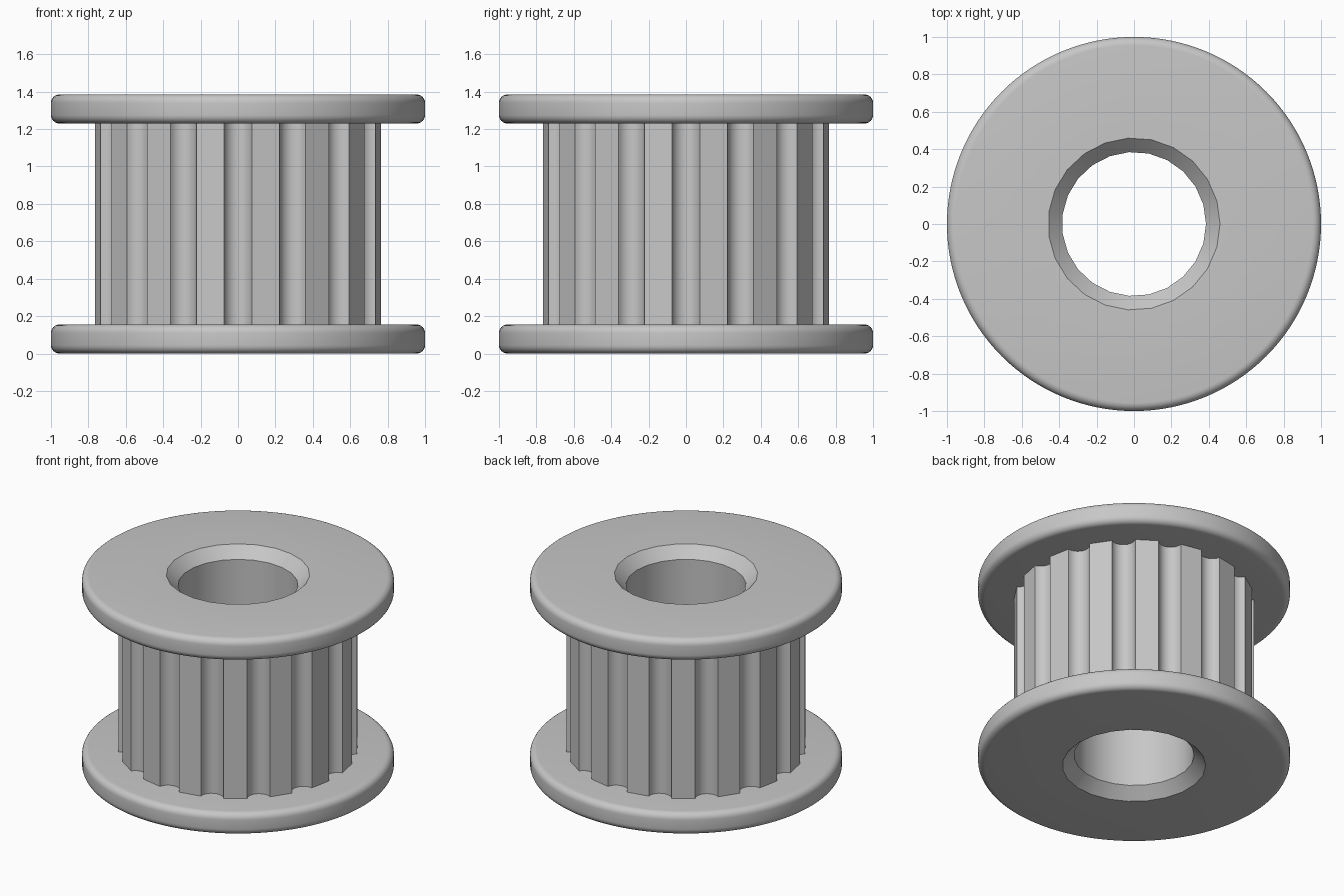
import bpy, bmesh
from math import sin, cos, pi, radians, asin
from mathutils import Vector, Matrix

if "Cube" in bpy.data.objects:
    bpy.data.objects.remove(bpy.data.objects["Cube"])

HEIGHT, FLANGE, ROUND = 1.385, 0.155, 0.045
BORE, CHAMFER, BORE_SIDES = 0.385, 0.075, 23
TEETH, TIP = 16, 0.768
GROOVE_HALF, GROOVE_DEPTH = 0.075, 0.06

metal = bpy.data.materials.new("grey metal")
metal.use_nodes = True
grey = (0.57, 0.57, 0.57, 1)
metal.diffuse_color = grey
metal.node_tree.nodes["Principled BSDF"].inputs["Base Color"].default_value = grey


def circle(radius, sides):
    return [(radius * cos(2 * pi * i / sides), radius * sin(2 * pi * i / sides)) for i in range(sides)]


def loft(bm, rings):
    """Skin a stack of (outline, z) rings; return the first and last vertex loops."""
    loops = [[bm.verts.new((x, y, z)) for x, y in outline] for outline, z in rings]
    for lower, upper in zip(loops, loops[1:]):
        for i in range(len(lower)):
            bm.faces.new((lower[i - 1], lower[i], upper[i], upper[i - 1]))
    return loops[0], loops[-1]


def fill_annulus(bm, outer, inner):
    """Flat end between two concentric loops, the outer one with more vertices."""
    n, m = len(outer), len(inner)
    for i in range(n):
        j, k = i * m // n, (i + 1) * m // n
        corners = [outer[i], outer[(i + 1) % n], inner[k % m]]
        if j != k:
            corners.append(inner[j])
        bm.faces.new(corners)


def ring_part(name, outer, inner):
    """Closed ring with an outer skin, an inner skin and flat ends."""
    bm = bmesh.new()
    for a, b in zip(loft(bm, outer), loft(bm, inner)):
        fill_annulus(bm, a, b)
    bmesh.ops.recalc_face_normals(bm, faces=bm.faces)
    mesh = bpy.data.meshes.new(name)
    bm.to_mesh(mesh)
    bm.free()
    mesh.materials.append(metal)
    obj = bpy.data.objects.new(name, mesh)
    bpy.context.collection.objects.link(obj)
    bpy.ops.object.select_all(action="DESELECT")
    obj.select_set(True)
    bpy.context.view_layer.objects.active = obj
    bpy.ops.object.shade_smooth_by_angle(angle=radians(21))


# Flanges with rounded rims and a countersunk bore
quarter = [radians(15 * i) for i in range(7)]
rim = [(1 - ROUND + ROUND * sin(a), ROUND - ROUND * cos(a)) for a in quarter]
rim += [(r, FLANGE - z) for r, z in reversed(rim)]
bore = [(BORE + CHAMFER, 0), (BORE, CHAMFER), (BORE, FLANGE)]
for name, place in (("lower_flange", lambda z: z), ("upper_flange", lambda z: HEIGHT - z)):
    ring_part(name,
              [(circle(r, 128), place(z)) for r, z in rim],
              [(circle(r, BORE_SIDES), place(z)) for r, z in bore])

# Toothed core: round grooves between flat lands
arc_r = (GROOVE_HALF ** 2 + GROOVE_DEPTH ** 2) / (2 * GROOVE_DEPTH)
edge_r = (TIP ** 2 - GROOVE_HALF ** 2) ** 0.5
centre = edge_r - GROOVE_DEPTH + arc_r
sweep = pi / 2 - asin((arc_r - GROOVE_DEPTH) / arc_r)
groove = [Vector((centre - arc_r * cos(t), arc_r * sin(t)))
          for t in (sweep * (i / 5 - 1) for i in range(11))]
outline = [tuple(Matrix.Rotation(2 * pi * k / TEETH, 2) @ p) for k in range(TEETH) for p in groove]
ends = (FLANGE, HEIGHT - FLANGE)
ring_part("toothed_core",
          [(outline, z) for z in ends],
          [(circle(BORE, BORE_SIDES), z) for z in ends])
